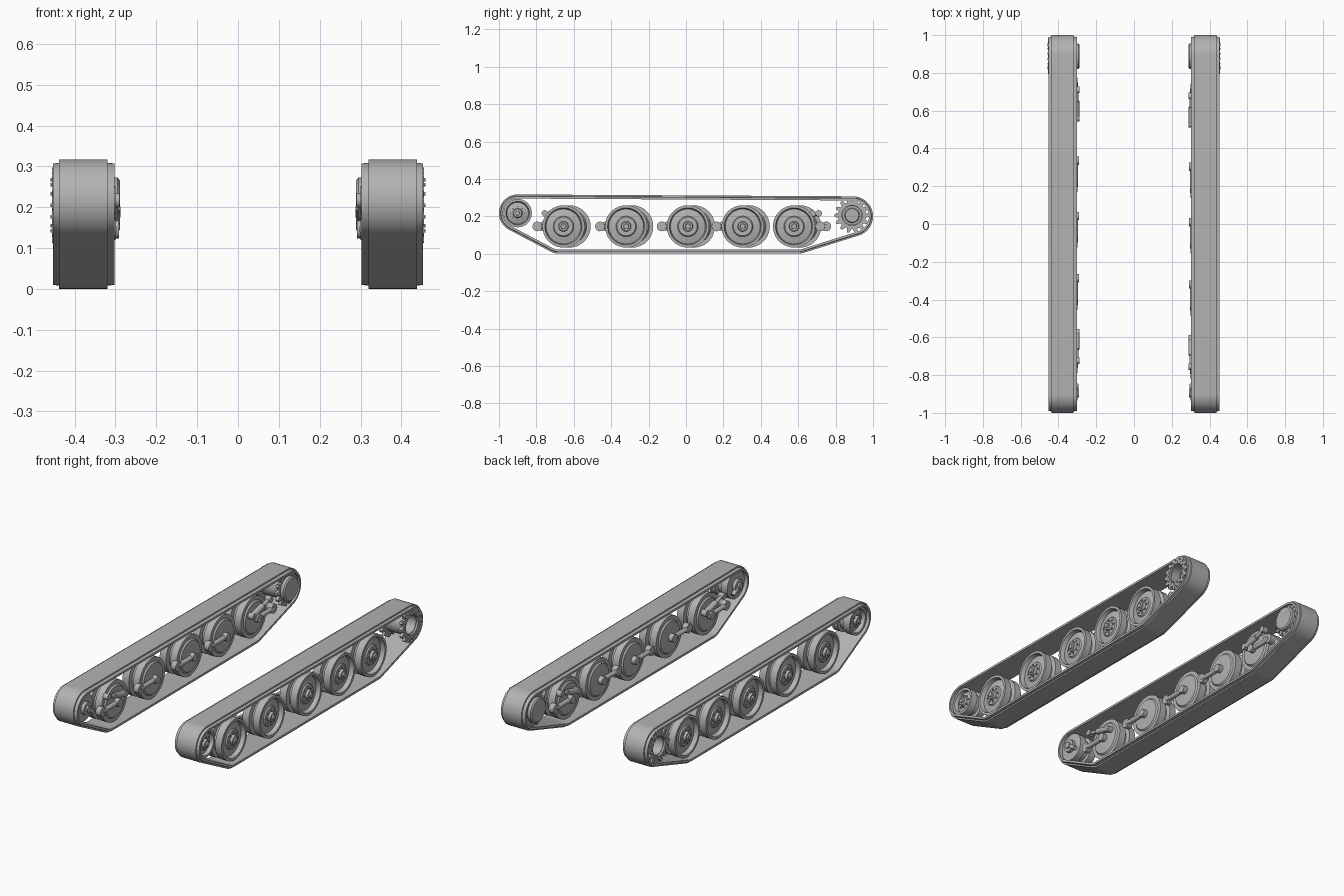
import bpy, bmesh, math
from mathutils import Vector, Matrix

cube = bpy.data.objects.get("Cube")
if cube:
    bpy.data.objects.remove(cube, do_unlink=True)

steel = bpy.data.materials.new("plain_grey")
steel.use_nodes = True
GREY = (0.45, 0.45, 0.45, 1)
steel.diffuse_color = GREY
steel.node_tree.nodes["Principled BSDF"].inputs["Base Color"].default_value = GREY


def finish(bm, name, side):
    """Mirror to the requested side, fix normals and shade."""
    bmesh.ops.scale(bm, vec=(side, 1, 1), verts=bm.verts)
    bmesh.ops.recalc_face_normals(bm, faces=bm.faces)
    mesh = bpy.data.meshes.new(name)
    bm.to_mesh(mesh)
    bm.free()
    mesh.materials.append(steel)
    ob = bpy.data.objects.new(name, mesh)
    bpy.context.collection.objects.link(ob)
    bpy.ops.object.select_all(action='DESELECT')
    ob.select_set(True)
    bpy.context.view_layer.objects.active = ob
    bpy.ops.object.shade_smooth_by_angle(angle=math.radians(35))


def ring(bm, r, x, c, n):
    return [bm.verts.new((x, c[0] + r * math.cos(2 * math.pi * i / n),
                          c[1] + r * math.sin(2 * math.pi * i / n))) for i in range(n)]


def bridge(bm, a, b):
    n = len(a)
    for i in range(n):
        bm.faces.new((a[i], a[(i + 1) % n], b[(i + 1) % n], b[i]))


def lathe(bm, profile, c, n=36, closed=False):
    """Spin (radius, x) points about an axle at c; capped, or closed into a tube."""
    rings = [ring(bm, r, x, c, n) for r, x in profile]
    for a, b in zip(rings, rings[1:]):
        bridge(bm, a, b)
    if closed:
        bridge(bm, rings[-1], rings[0])
    else:
        bm.faces.new(rings[0])
        bm.faces.new(rings[-1])


def disc(bm, r, x0, x1, c, n=20):
    lathe(bm, [(r, x0), (r, x1)], c, n)


def rod(bm, p, q, r, n=16):
    """Round bar between two points."""
    p, q = Vector(p), Vector(q)
    turn = (q - p).to_track_quat('Z', 'Y').to_matrix().to_4x4()
    bmesh.ops.create_cone(bm, cap_ends=True, segments=n, radius1=r, radius2=r,
                          depth=(q - p).length, matrix=Matrix.Translation((p + q) / 2) @ turn)


def bolts(bm, c, count, dist, r, x0, x1):
    for i in range(count):
        a = 2 * math.pi * i / count
        disc(bm, r, x0, x1, (c[0] + dist * math.cos(a), c[1] + dist * math.sin(a)), 6)


# Track path: arcs around the four turning circles (y, z, radius), clockwise
CIRCLES = [(-0.9, 0.217, 0.1), (0.893, 0.2, 0.107), (0.60, 0.09, 0.09), (-0.68, 0.09, 0.09)]


def track_loop(inset):
    spans = []
    for i, (y, z, r) in enumerate(CIRCLES):
        y2, z2, r2 = CIRCLES[(i + 1) % 4]
        d = math.hypot(y2 - y, z2 - z)
        # Direction of the outer tangent normal towards the next circle
        spans.append(math.atan2(z2 - z, y2 - y) + math.acos((r - r2) / d))
    pts = []
    for i, (y, z, r) in enumerate(CIRCLES):
        start, end = spans[i - 1], spans[i]
        sweep = (start - end) % (2 * math.pi)
        steps = max(3, int(sweep / 0.13))
        for k in range(steps + 1):
            a = start - sweep * k / steps
            pts.append((y + (r - inset) * math.cos(a), z + (r - inset) * math.sin(a)))
    return pts


def track(side):
    bm = bmesh.new()
    # Stepped belt section as (x, inset)
    section = [(0.32, 0), (0.438, 0), (0.438, 0.008), (0.453, 0.01),
               (0.453, 0.022), (0.302, 0.022), (0.302, 0.01), (0.32, 0.008)]
    loops = [[bm.verts.new((x, y, z)) for y, z in track_loop(d)] for x, d in section]
    for i, loop in enumerate(loops):
        bridge(bm, loop, loops[(i + 1) % len(loops)])
    finish(bm, "track_belt", side)


def road_wheel(side, c):
    bm = bmesh.new()
    lathe(bm, [(0.03, 0.318), (0.085, 0.322), (0.092, 0.33), (0.113, 0.33), (0.113, 0.37),
               (0.09, 0.374), (0.09, 0.392), (0.113, 0.396), (0.113, 0.436), (0.099, 0.436),
               (0.093, 0.412), (0.055, 0.42), (0.05, 0.427), (0.027, 0.427), (0.024, 0.442),
               (0.015, 0.442), (0.013, 0.45)], c)
    bolts(bm, c, 8, 0.037, 0.005, 0.425, 0.433)
    finish(bm, "road_wheel", side)


def suspension(side, c, way, damper):
    """Swing arm from the wheel axle to its pivot, with a damper on end wheels."""
    bm = bmesh.new()
    pivot = (c[0] + 0.14 * way, c[1])
    disc(bm, 0.022, 0.292, 0.32, c)
    disc(bm, 0.026, 0.3, 0.33, pivot)
    rod(bm, (0.309, *c), (0.309, *pivot), 0.013)
    finish(bm, "swing_arm", side)
    if damper:
        bm = bmesh.new()
        a = (0.304, c[0] - 0.05 * way, c[1] + 0.03)
        b = (0.304, c[0] + 0.1 * way, c[1] + 0.07)
        mid = [p + (q - p) * 0.6 for p, q in zip(a, b)]
        rod(bm, a, mid, 0.016)
        rod(bm, mid, b, 0.01)
        for end in (a, b):
            disc(bm, 0.017, 0.289, 0.32, end[1:])
        finish(bm, "damper", side)


def idler(side, c):
    bm = bmesh.new()
    lathe(bm, [(0.03, 0.318), (0.06, 0.322), (0.076, 0.322), (0.076, 0.36), (0.06, 0.365),
               (0.06, 0.39), (0.076, 0.395), (0.076, 0.436), (0.063, 0.436), (0.058, 0.415),
               (0.045, 0.42), (0.026, 0.424), (0.022, 0.438), (0.012, 0.438), (0.011, 0.446)], c)
    bolts(bm, c, 8, 0.034, 0.005, 0.42, 0.43)
    disc(bm, 0.035, 0.3, 0.32, c)
    disc(bm, 0.018, 0.29, 0.3, c)
    rod(bm, (0.305, *c), (0.305, c[0] + 0.05, c[1] - 0.035), 0.012)
    finish(bm, "idler_wheel", side)


def toothed_ring(bm, c, x0, x1, teeth=14):
    outline = []
    for i in range(teeth):
        for off, r in ((-0.38, 0.074), (-0.16, 0.094), (0.16, 0.094), (0.38, 0.074)):
            a = 2 * math.pi * (i + off) / teeth
            outline.append((math.cos(a), math.sin(a), r))
    loops = []
    for x, hole in ((x0, 0), (x1, 0), (x1, 0.054), (x0, 0.054)):
        loops.append([bm.verts.new((x, c[0] + u * (hole or r), c[1] + v * (hole or r)))
                      for u, v, r in outline])
    for i in range(4):
        bridge(bm, loops[i], loops[(i + 1) % 4])


def sprocket(side, c):
    bm = bmesh.new()
    toothed_ring(bm, c, 0.438, 0.456)
    toothed_ring(bm, c, 0.312, 0.33)
    # Open drum with a recessed hub
    lathe(bm, [(0.062, 0.32), (0.062, 0.445), (0.05, 0.445), (0.05, 0.32)], c, closed=True)
    bolts(bm, c, 14, 0.064, 0.005, 0.45, 0.459)
    lathe(bm, [(0.05, 0.39), (0.04, 0.39), (0.036, 0.4)], c)
    finish(bm, "drive_sprocket", side)
    bm = bmesh.new()
    lathe(bm, [(0.06, 0.289), (0.068, 0.295), (0.068, 0.325)], c)
    finish(bm, "final_drive", side)


# Both running gears; wheels on one side sit slightly further back
for side, shift in ((1, 0), (-1, 0.032)):
    track(side)
    idler(side, (-0.9, 0.217))
    sprocket(side, (0.888, 0.205))
    for i, y in enumerate((-0.655, -0.32, 0.01, 0.303, 0.578)):
        c = (y + shift, 0.146)
        road_wheel(side, c)
        suspension(side, c, 1 if i == 4 else -1, i in (0, 4))
